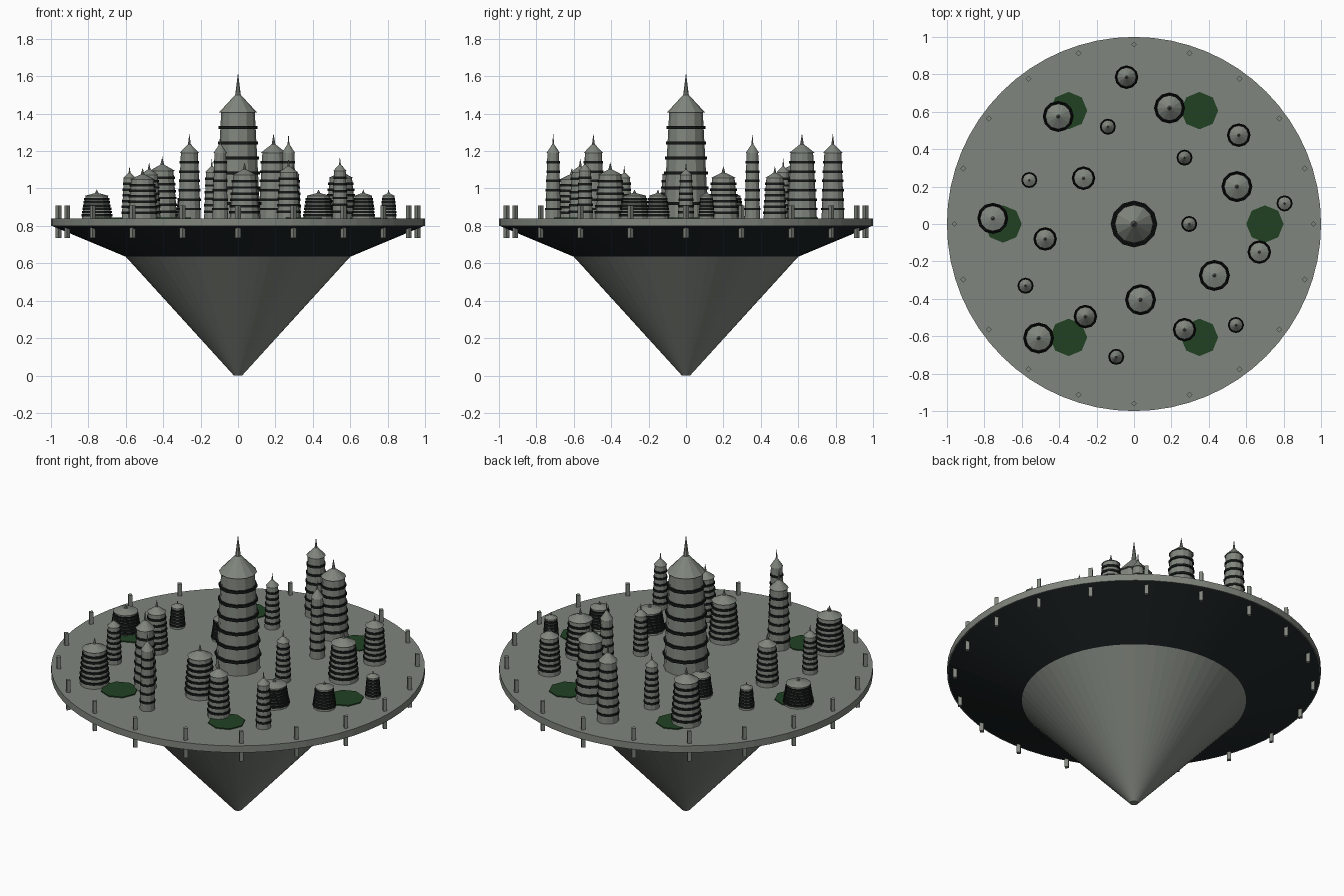
import bpy, bmesh, math

if "Cube" in bpy.data.objects:
    bpy.data.objects.remove(bpy.data.objects["Cube"])


def material(name, rgb):
    m = bpy.data.materials.new(name)
    m.diffuse_color = (*rgb, 1)
    m.use_nodes = True
    m.node_tree.nodes["Principled BSDF"].inputs["Base Color"].default_value = m.diffuse_color
    return m


STONE = material("grey_stone", (0.215, 0.235, 0.205))
DARK = material("dark_hull", (0.014, 0.020, 0.022))
BLACK = material("black_trim", (0.008, 0.009, 0.009))
GREEN = material("park_green", (0.015, 0.053, 0.017))


def frustum(bm, x, y, z0, z1, r0, r1, sides, mat=0, caps=True):
    """Add a tapered prism between two heights; a zero top radius gives a point."""
    def ring(z, r):
        return [bm.verts.new((x + r * math.cos(2 * math.pi * i / sides),
                              y + r * math.sin(2 * math.pi * i / sides), z))
                for i in range(sides)]
    low = ring(z0, r0)
    high = ring(z1, r1) if r1 > 0 else None
    tip = None if high else bm.verts.new((x, y, z1))
    faces = []
    for i in range(sides):
        j = (i + 1) % sides
        if high:
            faces.append(bm.faces.new((low[i], low[j], high[j], high[i])))
        else:
            faces.append(bm.faces.new((low[i], low[j], tip)))
    if caps:
        faces.append(bm.faces.new(low[::-1]))
        if high:
            faces.append(bm.faces.new(high))
    for f in faces:
        f.material_index = mat


def finish(bm, name, mats):
    mesh = bpy.data.meshes.new(name)
    bm.to_mesh(mesh)
    bm.free()
    for m in mats:
        mesh.materials.append(m)
    obj = bpy.data.objects.new(name, mesh)
    bpy.context.collection.objects.link(obj)
    return obj


def single(name, mat, *args):
    bm = bmesh.new()
    frustum(bm, *args)
    return finish(bm, name, [mat])


DECK = 0.84

# Floating base: deck, dark hull and the long pointed keel
single("deck", STONE, 0, 0, 0.80, DECK, 1.0, 1.0, 64)
single("hull", DARK, 0, 0, 0.635, 0.80, 0.60, 0.995, 64)
single("keel", STONE, 0, 0, 0.0, 0.635, 0.022, 0.60, 64)

# Posts around the rim, passing through the deck
bm = bmesh.new()
for k in range(20):
    a = math.radians(18 * k)
    frustum(bm, 0.96 * math.cos(a), 0.96 * math.sin(a), 0.735, 0.91, 0.015, 0.015, 4)
finish(bm, "rim_posts", [STONE])

# Octagonal parks
bm = bmesh.new()
for k in range(6):
    a = math.radians(60 * k)
    frustum(bm, 0.7 * math.cos(a), 0.7 * math.sin(a), DECK - 0.005, DECK + 0.006,
            0.1, 0.1, 8)
finish(bm, "parks", [GREEN])


def tower(name, x, y, r, height, eave=0.77, apex=0.87, trim=0.013):
    """Tapered tower with black floor bands, conical roof and spire."""
    bm = bmesh.new()
    z_eave, z_apex = DECK + height * eave, DECK + height * apex
    top = 0.72 * r
    frustum(bm, x, y, DECK, z_eave, 0.96 * r, top, 12)
    floors = 7
    for k in range(1, floors):
        t = k / floors
        zc = DECK + t * (z_eave - DECK)
        rr = 0.96 * r + (top - 0.96 * r) * t + 0.075 * r
        frustum(bm, x, y, zc - trim / 2, zc + trim / 2, rr, rr, 12, 1)
    frustum(bm, x, y, z_eave, z_apex, 0.82 * r, 0.13 * r, 12)
    frustum(bm, x, y, z_apex, DECK + height, 0.12 * r, 0, 8)
    return finish(bm, name, [STONE, BLACK])


tower("central_tower", 0, 0, 0.125, 0.78, 0.725, 0.845, 0.016)

# Towers around it, by footprint radius: x, y, height
WIDE = [(-0.405, 0.575, 0.33), (0.19, 0.62, 0.455), (0.55, 0.20, 0.28),
        (-0.755, 0.03, 0.155), (-0.51, -0.61, 0.27), (0.035, -0.405, 0.30),
        (0.43, -0.275, 0.155)]
MEDIUM = [(-0.04, 0.785, 0.455), (0.56, 0.475, 0.28), (-0.27, 0.245, 0.155),
          (-0.475, -0.08, 0.30), (-0.26, -0.495, 0.455), (0.27, -0.565, 0.32),
          (0.67, -0.15, 0.155)]
SLIM = [(-0.14, 0.52, 0.32), (0.27, 0.355, 0.455), (0.805, 0.11, 0.155),
        (-0.56, 0.235, 0.155), (-0.58, -0.33, 0.28), (-0.095, -0.71, 0.455),
        (0.545, -0.54, 0.33), (0.295, 0.0, 0.30)]
for label, radius, spots in (("wide", 0.083, WIDE), ("medium", 0.063, MEDIUM),
                             ("slim", 0.043, SLIM)):
    for n, (x, y, h) in enumerate(spots, 1):
        tower(f"{label}_tower_{n}", x, y, radius, h)
